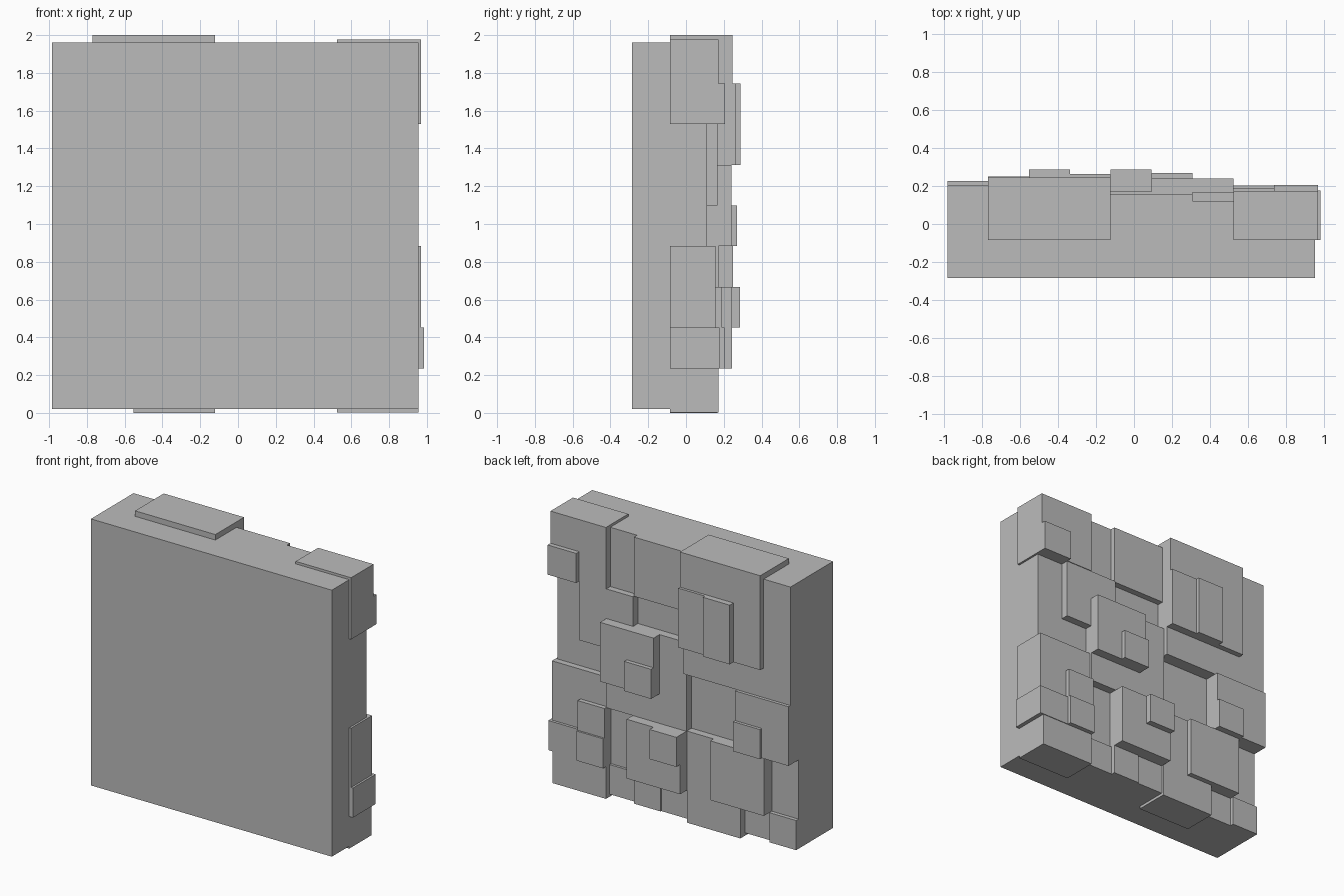
import bpy

cube = bpy.data.objects.get("Cube")
if cube:
    bpy.data.objects.remove(cube, do_unlink=True)

# One plain grey for the whole panel
grey = bpy.data.materials.new("plain grey")
grey.use_nodes = True
colour = (0.5, 0.5, 0.5, 1)
grey.diffuse_color = colour
grey.node_tree.nodes["Principled BSDF"].inputs["Base Color"].default_value = colour

# The slab is divided into a square grid of nine cells per side
CELL = 1.94 / 9
LEFT, BOTTOM = -0.985, 0.02
FRONT, BASE, ROOT = -0.285, 0.112, -0.085


def box(name, low, high):
    bpy.ops.mesh.primitive_cube_add(size=1)
    part = bpy.context.object
    part.name = name
    part.location = [(a + b) / 2 for a, b in zip(low, high)]
    part.scale = [b - a for a, b in zip(low, high)]
    bpy.ops.object.transform_apply(location=True, rotation=False, scale=True)
    part.data.materials.append(grey)
    return part


def block(name, col, row, wide, tall, back, side=0, top=0, under=0):
    """Raised block placed by grid cell, with optional overhangs past the slab edges."""
    x, z = LEFT + col * CELL, BOTTOM + row * CELL
    box(name, (x, ROOT, z - under),
        (x + wide * CELL + side, back, z + tall * CELL + top))


# Main slab
box("slab", (LEFT, FRONT, BOTTOM), (LEFT + 9 * CELL, BASE, BOTTOM + 9 * CELL))

# Large blocks
block("upper_right_block", 0, 5, 4, 4, 0.205)
block("top_right_block", 1, 6, 3, 3, 0.245, top=0.04)
block("top_middle_block", 4, 7, 2, 2, 0.158)
block("top_left_block", 7, 7, 2, 2, 0.173, side=0.015, top=0.018)
block("upper_left_block", 6, 5, 2, 2, 0.168)
block("centre_block", 4, 3, 3, 3, 0.172)
block("centre_raised_block", 5, 4, 2, 2, 0.24)
block("middle_right_block", 0, 3, 2, 2, 0.228)
block("lower_right_block", 1, 1, 2, 2, 0.203)
block("lower_middle_block", 4, 1, 2, 2, 0.243)
block("lower_left_block", 7, 2, 2, 2, 0.157, side=0.015)
block("bottom_left_block", 7, 0, 2, 2, 0.172, under=0.018)
block("bottom_right_block", 2, 0, 2, 3, 0.166, under=0.02)

# Small blocks
block("top_left_bump", 8, 7, 1, 1, 0.207, side=0.015)
block("top_gap_block", 6, 7, 1, 2, 0.122)
block("top_right_outer_bump", 2, 6, 1, 2, 0.288)
block("top_right_inner_bump", 3, 6, 1, 2, 0.265)
block("centre_bump", 5, 4, 1, 1, 0.27)
block("middle_right_bump", 1, 3, 1, 1, 0.25)
block("lower_middle_bump", 4, 2, 1, 1, 0.287)
block("lower_left_bump", 7, 2, 1, 1, 0.19)
block("bottom_left_bump", 7, 1, 1, 1, 0.204)
block("left_edge_bump", 8, 1, 1, 1, 0.177, side=0.03)
block("bottom_gap_block", 6, 0, 1, 1, 0.13)
block("bottom_middle_block", 5, 0, 1, 1, 0.158)
block("bottom_inner_block", 4, 0, 1, 1, 0.15)
block("bottom_corner_block", 0, 0, 1, 1, 0.14)
